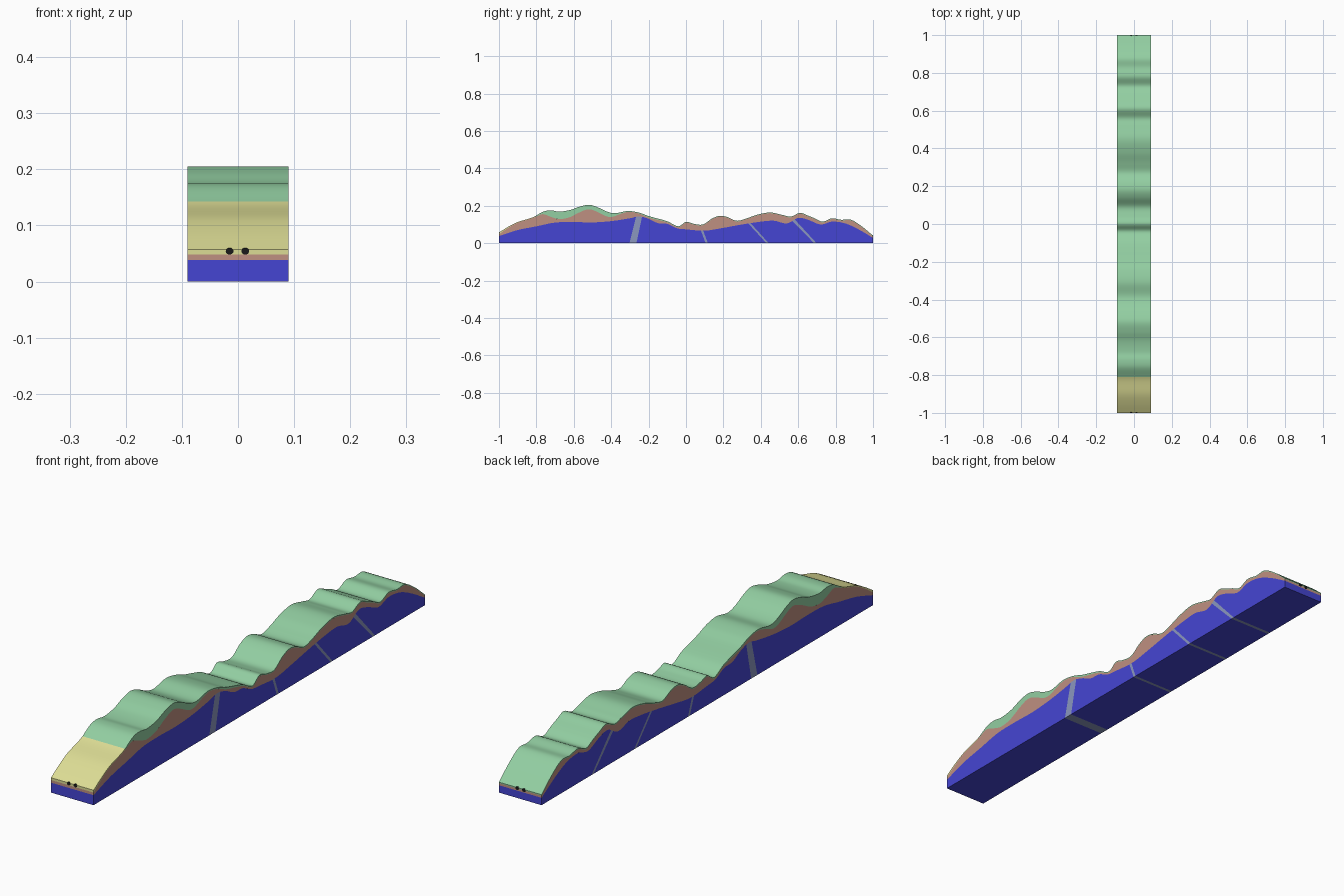
import bpy, bmesh, math

if "Cube" in bpy.data.objects:
    bpy.data.objects.remove(bpy.data.objects["Cube"])

W = 0.09  # half width of the strip

# Ground line, basement line and (where cover is thick) sediment line as (y, z)
GROUND = [(-1, .057), (-.95, .088), (-.9, .113), (-.82, .138), (-.76, .17), (-.72, .175),
          (-.68, .169), (-.62, .177), (-.57, .195), (-.52, .205), (-.48, .195), (-.42, .168),
          (-.38, .16), (-.31, .172), (-.25, .163), (-.2, .145), (-.1, .117), (-.04, .09),
          (0, .114), (.04, .104), (.09, .1), (.14, .132), (.18, .146), (.22, .14), (.27, .12),
          (.32, .131), (.38, .152), (.45, .164), (.52, .15), (.56, .142), (.61, .162),
          (.65, .148), (.69, .132), (.73, .115), (.78, .133), (.83, .125), (.88, .126),
          (.94, .09), (1, .04)]
BASEMENT = [(-1, .038), (-.9, .07), (-.8, .09), (-.7, .11), (-.6, .113), (-.5, .111),
            (-.4, .118), (-.3, .133), (-.25, .143), (-.2, .13), (-.15, .107), (-.1, .103),
            (-.05, .08), (0, .074), (.1, .067), (.2, .082), (.3, .1), (.4, .115), (.47, .12),
            (.54, .106), (.6, .135), (.65, .126), (.72, .1), (.78, .115), (.85, .106),
            (.92, .075), (1, .028)]
THICKNESS = [(-1, .009), (-.9, .004), (-.78, .008), (-.72, .035), (-.65, .04), (-.58, .032),
             (-.52, .024), (-.42, .026), (-.36, .01), (-.28, .004), (-.2, .008), (-.12, .006),
             (0, .004), (1, .004)]


def curve(pts, y):
    """Smooth interpolation through the points."""
    i = 0
    while i < len(pts) - 2 and pts[i + 1][0] < y:
        i += 1
    (y0, z0), (y1, z1) = pts[i], pts[i + 1]

    def slope(k):
        a, b = pts[max(k - 1, 0)], pts[min(k + 1, len(pts) - 1)]
        return (b[1] - a[1]) / (b[0] - a[0])
    h = y1 - y0
    t = (y - y0) / h
    return ((2*t**3 - 3*t**2 + 1) * z0 + (t**3 - 2*t*t + t) * h * slope(i)
            + (3*t*t - 2*t**3) * z1 + (t**3 - t*t) * h * slope(i + 1))


def ground(y): return curve(GROUND, y)
def basement(y): return curve(BASEMENT, y)
def sediment(y): return max(ground(y) - curve(THICKNESS, y), basement(y) + .001)


def material(name, rgb):
    m = bpy.data.materials.new(name)
    m.diffuse_color = (*rgb, 1)
    m.use_nodes = True
    m.node_tree.nodes["Principled BSDF"].inputs["Base Color"].default_value = m.diffuse_color
    return m


def strip(name, mat, lower, upper):
    """Solid across the strip between two lines with equal point counts."""
    bm = bmesh.new()
    rows = [[bm.verts.new((x, y, z)) for x, (y, z) in
             ((-W, a), (W, a), (W, b), (-W, b))] for a, b in zip(lower, upper)]
    for p, q in zip(rows, rows[1:]):
        for k in range(4):
            bm.faces.new((p[k], p[(k + 1) % 4], q[(k + 1) % 4], q[k]))
    bm.faces.new(rows[0])
    bm.faces.new(rows[-1])
    bmesh.ops.recalc_face_normals(bm, faces=bm.faces)
    finish(name, mat, bm)


def finish(name, mat, bm):
    me = bpy.data.meshes.new(name)
    bm.to_mesh(me)
    bm.free()
    ob = bpy.data.objects.new(name, me)
    bpy.context.collection.objects.link(ob)
    me.materials.append(mat)
    bpy.ops.object.select_all(action='DESELECT')
    ob.select_set(True)
    bpy.context.view_layer.objects.active = ob
    bpy.ops.object.shade_smooth_by_angle(angle=math.radians(30))


def span(a, b):
    n = max(2, round((b - a) * 120))
    return [a + (b - a) * i / n for i in range(n + 1)]


def block(name, mat, bottom, top):
    """Basement piece between bottom (y, y) and top (y, y), capped by the basement line."""
    low, up = span(*top), span(*top)
    f = (bottom[1] - bottom[0]) / (top[1] - top[0])
    low = [(bottom[0] + (y - top[0]) * f, 0) for y in low]
    strip(name, mat, low, [(y, basement(y)) for y in up])


blue = material("basement_blue", (.06, .06, .65))
pink = material("sediment_pink", (.52, .28, .22))
green = material("cover_green", (.29, .62, .36))
yellow = material("cover_yellow", (.72, .72, .30))
grey = material("fault_grey", (.26, .31, .52))
black = material("tunnel_black", (.01, .01, .01))

# Fault zones: bottom left, bottom right, top left, top right
faults = [(-.302, -.265, -.267, -.235), (.105, .117, .08, .092),
          (.43, .442, .333, .345), (.685, .698, .568, .581)]

# Basement rock split by the fault zones
edge_b, edge_t = -1, -1
for i, (b0, b1, t0, t1) in enumerate(faults + [(1, 1, 1, 1)]):
    block(f"basement_{i + 1}", blue, (edge_b, b0), (edge_t, t0))
    if b0 < 1:
        block(f"fault_zone_{i + 1}", grey, (b0, b1), (t0, t1))
    edge_b, edge_t = b1, t1

# Sediment and surface cover
ys = span(-1, 1)
strip("sediment", pink, [(y, basement(y)) for y in ys], [(y, sediment(y)) for y in ys])
for name, mat, a, b in (("yellow_cover", yellow, -1, -.81), ("green_cover", green, -.81, 1)):
    ys = span(a, b)
    strip(name, mat, [(y, sediment(y)) for y in ys],
          [(y, max(ground(y), sediment(y) + .001)) for y in ys])

# Twin tunnel tubes running from front to back
for side, x in (("left", -.015), ("right", .013)):
    bm = bmesh.new()
    ends = [[bm.verts.new((x + .007 * math.cos(a), y, z + .006 * math.sin(a)))
             for a in (math.tau * k / 16 for k in range(16))]
            for y, z in ((-1.001, .054), (1.001, .037))]
    for k in range(16):
        j = (k + 1) % 16
        bm.faces.new((ends[0][k], ends[0][j], ends[1][j], ends[1][k]))
    for e in ends:
        bm.faces.new(e)
    bmesh.ops.recalc_face_normals(bm, faces=bm.faces)
    finish(f"tunnel_{side}", black, bm)
